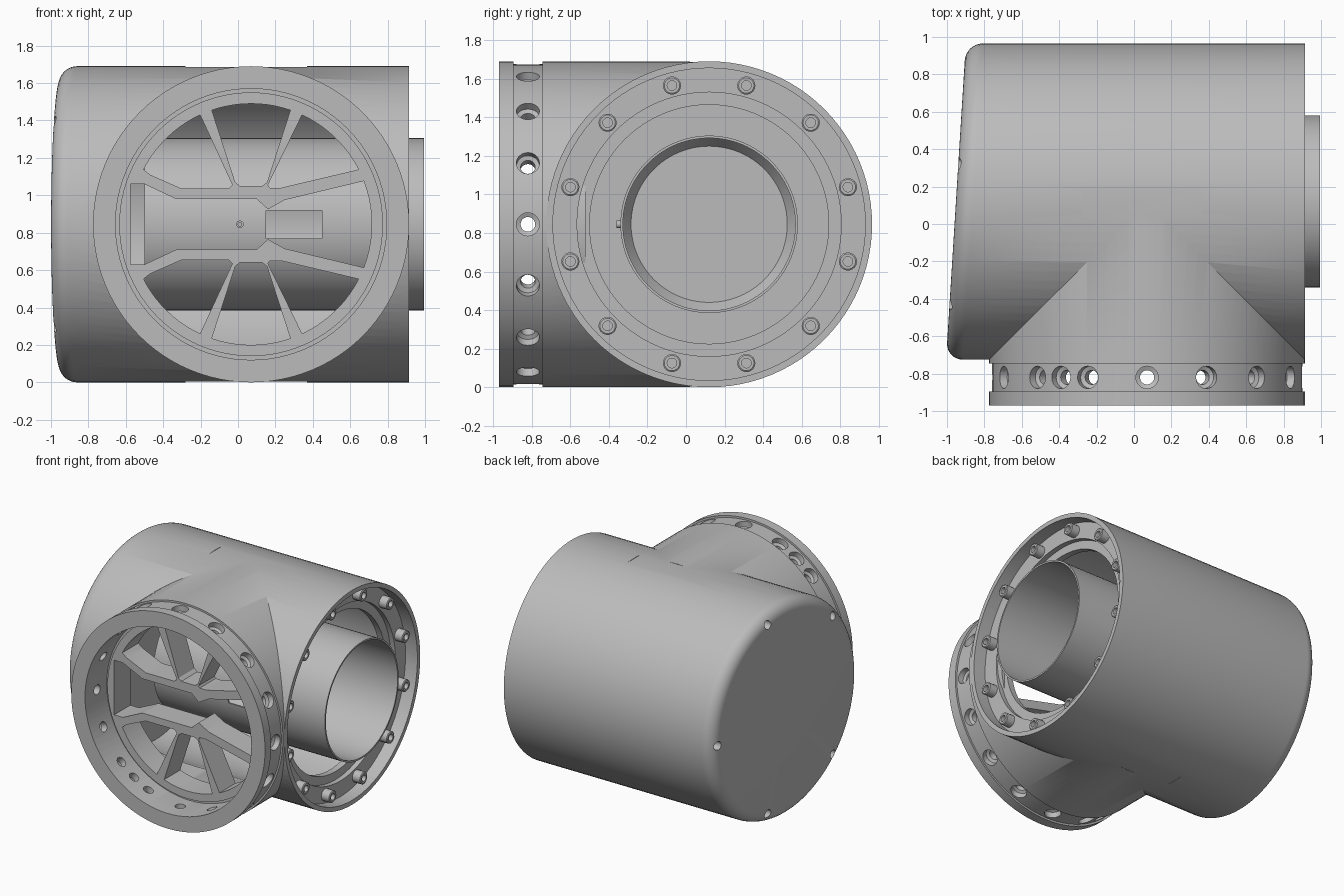
import bpy, bmesh
from math import sin, cos, radians, pi
from mathutils import Vector, Matrix

cube = bpy.data.objects.get("Cube")
if cube:
    bpy.data.objects.remove(cube, do_unlink=True)

grey = bpy.data.materials.new("plain grey")
grey.use_nodes = True
grey.diffuse_color = (0.5, 0.5, 0.5, 1)
grey.node_tree.nodes["Principled BSDF"].inputs["Base Color"].default_value = (0.5, 0.5, 0.5, 1)

BX, BY, CZ, R = 0.07, 0.12, 0.845, 0.845   # branch axis x, main axis y, axis height, radius
X_AXIS, FRONT = Vector((1, 0, 0)), Vector((0, -1, 0))
MAIN = Vector((0, BY, CZ))
BRANCH = Vector((BX, 0, CZ))


def finish(name, bm):
    bmesh.ops.recalc_face_normals(bm, faces=bm.faces)
    mesh = bpy.data.meshes.new(name)
    bm.to_mesh(mesh)
    bm.free()
    obj = bpy.data.objects.new(name, mesh)
    bpy.context.collection.objects.link(obj)
    mesh.materials.append(grey)
    return obj


def lathe(name, profile, places, steps=96):
    """Revolve (radius, height) points around each (origin, axis) place."""
    bm = bmesh.new()
    for origin, axis in places:
        verts = [bm.verts.new((r, 0, h)) for r, h in profile]
        edges = [bm.edges.new((verts[i], verts[i + 1])) for i in range(len(verts) - 1)]
        if profile[0][0] > 0:
            edges.append(bm.edges.new((verts[-1], verts[0])))
        before = set(bm.verts) - set(verts)
        if len(places) > 1:
            before = {v for v in before if v.tag}
        bmesh.ops.spin(bm, geom=verts + edges, cent=(0, 0, 0), axis=(0, 0, 1),
                       angle=2 * pi, steps=steps)
        new = [v for v in bm.verts if v not in before]
        bmesh.ops.remove_doubles(bm, verts=new, dist=0.0001)
        new = [v for v in bm.verts if not v.tag]
        turn = axis.to_track_quat('Z', 'Y').to_matrix().to_4x4()
        bmesh.ops.transform(bm, matrix=Matrix.Translation(origin) @ turn, verts=new)
        for v in new:
            v.tag = True
    return finish(name, bm)


def prism(name, outlines, y0, y1):
    """Extrude (x, z) outlines along y."""
    bm = bmesh.new()
    for pts in outlines:
        face = bm.faces.new([bm.verts.new((x, y0, z)) for x, z in pts])
        out = bmesh.ops.extrude_face_region(bm, geom=[face])["geom"]
        moved = [g for g in out if isinstance(g, bmesh.types.BMVert)]
        bmesh.ops.translate(bm, vec=(0, y1 - y0, 0), verts=moved)
    return finish(name, bm)


def combine(target, tool, operation='DIFFERENCE'):
    mod = target.modifiers.new("combine", 'BOOLEAN')
    mod.operation, mod.solver, mod.object = operation, 'EXACT', tool
    bpy.context.view_layer.objects.active = target
    bpy.ops.object.modifier_apply(modifier=mod.name)
    bpy.data.objects.remove(tool, do_unlink=True)


def polar(r, degrees):
    return r * cos(radians(degrees)), r * sin(radians(degrees))


def rect(x0, x1, z0, z1):
    return [(x0, z0), (x1, z0), (x1, z1), (x0, z1)]


# Main barrel with a rounded, slanted end cap
round_r, cap_x = 0.09, -0.952
corner = [(R - round_r + round_r * cos(t * pi / 16), cap_x + round_r - round_r * sin(t * pi / 16))
          for t in range(9)]
body = lathe("tee_body", [(0, 0.913), (R, 0.913)] + corner + [(0, cap_x)], [(MAIN, X_AXIS)])
for v in body.data.vertices:
    if v.co.x < -0.8:
        v.co.x += (v.co.y - BY) * 0.0625

# Side branch with grooved collar and end flange
branch = lathe("branch", [(0, -0.1), (0.844, -0.1), (0.844, 0.745), (0.83, 0.745),
                          (0.83, 0.895), (R, 0.895), (R, 0.97), (0, 0.97)], [(BRANCH, FRONT)])
combine(body, branch, 'UNION')

# Hollow interior
combine(body, lathe("cavity", [(0, -0.8), (0.79, -0.8), (0.79, 0.74), (0.81, 0.74),
                               (0.81, 1.1), (0, 1.1)], [(MAIN, X_AXIS)]))
combine(body, lathe("bore", [(0, -0.08), (0.725, -0.08), (0.725, 1.1), (0, 1.1)], [(BRANCH, FRONT)]))

# Countersunk holes round the collar
spots = []
for a in [i * 22.5 for i in range(16)] + [123.75, 236.25]:
    x, z = polar(1, a)
    spots.append((Vector((BX, -0.82, CZ)), Vector((x, 0, z))))
combine(body, lathe("hole_cutter", [(0, 0.68), (0.038, 0.68), (0.038, 0.775), (0.06, 0.785),
                                    (0.06, 0.9), (0, 0.9)], spots, 20))

# Screw holes in the slanted cap
spots = []
for a in (45, 105, 180, 255, 315):
    u, v = polar(0.77, a)
    spots.append((Vector((cap_x - u * 0.0625, BY - u, CZ + v)), X_AXIS))
combine(body, lathe("cap_cutter", [(0, -0.2), (0.033, -0.2), (0.033, 0.08), (0, 0.08)], spots, 16))

# Shallow flats on top and underneath
combine(body, prism("flat_cutter", [rect(-0.28, 0.37, 1.6862, 1.8),
                                    rect(-0.28, 0.37, -0.1, 0.0038)], BY - 0.1, BY + 0.1))

# Spoked grille inside the branch
grille = lathe("grille", [(0, 0.52), (0.728, 0.52), (0.728, 0.70), (0.705, 0.70),
                          (0.705, 0.72), (0, 0.72)], [(BRANCH, FRONT)])


def window(a0, a1, inner):
    arc = [polar(0.645, a0 + (a1 - a0) * i / 10) for i in range(11)]
    return arc + inner


windows = [window(71, 109, [(-0.085, 0.225), (-0.06, 0.205), (0.06, 0.205), (0.085, 0.225)]),
           window(115, 153, [(-0.54, 0.265), (-0.37, 0.19), (-0.12, 0.19), (-0.10, 0.21)]),
           window(27, 65, [(0.09, 0.21), (0.10, 0.195), (0.16, 0.195)])]
windows += [[(u, -v) for u, v in w] for w in windows]
# Keyhole-shaped centre slot opening into the right-hand window
upper = [(0.18, 0.13), (0.09, 0.08), (0.03, 0.135), (-0.40, 0.135), (-0.57, 0.215), (-0.645, 0.215)]
windows.append(window(-21, 21, upper + [(u, -v) for u, v in reversed(upper)]))
outlines = [[(BX + u, CZ + v) for u, v in w] for w in windows]
combine(grille, prism("window_cutter", outlines, -0.8, -0.4))

# Inner tube, closed at its far end, with a slot facing the grille
tube = lathe("inner_tube", [(0, -0.5), (0.46, -0.5), (0.46, 0.995), (0.447, 0.995),
                            (0.447, -0.4), (0.405, -0.46), (0, -0.46)], [(MAIN, X_AXIS)])
combine(tube, prism("slot_cutter", [rect(0.15, 0.45, CZ - 0.075, CZ + 0.075)], -0.5, -0.15))
tube_screw = lathe("tube_screw", [(0, 0), (0.02, 0), (0.02, 0.03), (0.01, 0.03), (0.01, 0.015), (0, 0.015)],
                   [(Vector((0.01, -0.33, CZ)), FRONT)], 16)

# Recessed clamping ring and its socket bolts
ring = lathe("clamp_ring", [(0.62, 0.72), (0.62, 0.77), (0.685, 0.77), (0.685, 0.81),
                            (0.815, 0.81), (0.815, 0.72)], [(MAIN, X_AXIS)])
spots = []
for i in range(12):
    u, v = polar(0.745, 15 + 30 * i)
    spots.append((Vector((0.8, BY + u, CZ + v)), X_AXIS))
bolts = lathe("ring_bolts", [(0, 0), (0.047, 0), (0.047, 0.075), (0.04, 0.08), (0.025, 0.08),
                             (0.025, 0.045), (0, 0.045)], spots, 18)

# Smooth shading with crisp edges
bpy.ops.object.select_all(action='DESELECT')
for obj in (body, grille, tube, tube_screw, ring, bolts):
    obj.select_set(True)
bpy.context.view_layer.objects.active = body
bpy.ops.object.shade_smooth_by_angle(angle=radians(30))
